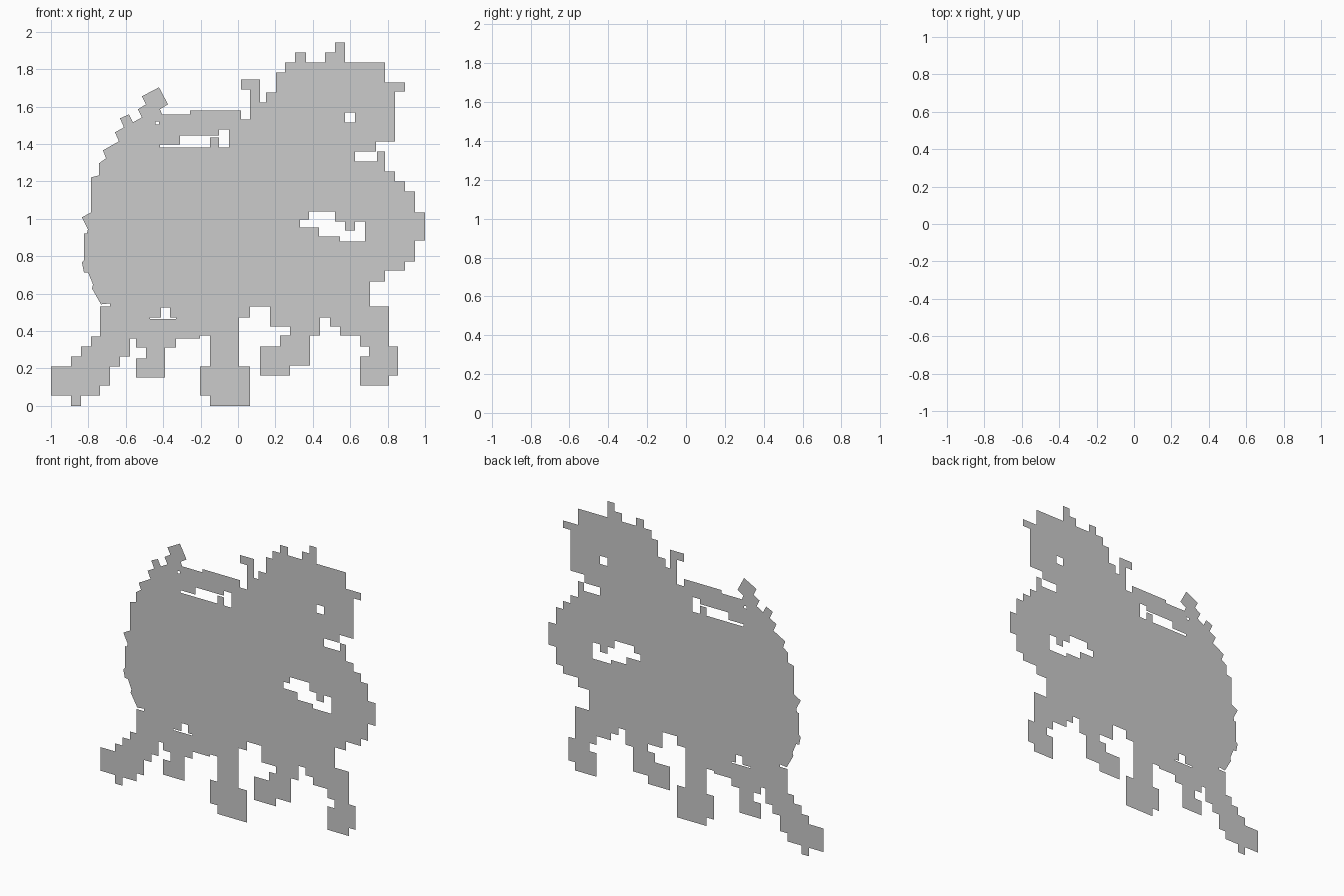
import bpy
import bmesh
from mathutils import Vector
from mathutils.geometry import tessellate_polygon

# Drawing units: 187 per world unit, drawn downwards from the top left
SCALE, X0, GROUND = 187.0, 238.0, 405.5


def pairs(n):
    return list(zip(n[0::2], n[1::2]))


def stair(*n):
    """Pixel-stepped outline: each pair moves sideways to x, then up/down to z."""
    p = pairs(n)
    pts = [p[0]]
    for (_, z), (x2, z2) in zip(p, p[1:]):
        pts += [(x2, z), (x2, z2)]
    pts.append((p[0][0], p[-1][1]))
    return pts


def sheet(name, outline, holes=()):
    """Flat single sheet in the y = 0 plane, with cut-out holes, facing -y."""
    loops = [[Vector(((x - X0) / SCALE, (GROUND - z) / SCALE, 0)) for x, z in lp]
             for lp in [outline, *holes]]
    flat = [v for lp in loops for v in lp]
    bm = bmesh.new()
    verts = [bm.verts.new((v.x, 0, v.y)) for v in flat]
    for a, b, c in tessellate_polygon(loops):
        turn = (flat[b] - flat[a]).cross(flat[c] - flat[a]).z
        if abs(turn) < 1e-9:
            continue
        tri = (a, b, c) if turn > 0 else (a, c, b)
        bm.faces.new([verts[i] for i in tri])
    bmesh.ops.dissolve_limit(bm, angle_limit=0.01, verts=bm.verts, edges=bm.edges)
    mesh = bpy.data.meshes.new(name)
    bm.to_mesh(mesh)
    bm.free()
    ob = bpy.data.objects.new(name, mesh)
    bpy.context.collection.objects.link(ob)
    return ob


# Head, jaws and chest, with the mouth open between them and an eye hole
sheet("head", stair(
    260, 102, 266, 92, 276, 72, 285, 62, 295, 52, 306, 62, 325, 52, 335, 42,
    345, 62, 385, 82, 405, 91, 395, 141, 376, 151, 355, 161, 377, 151,
    385, 171, 395, 181, 405, 191, 415, 212, 425, 240, 415, 261, 405, 270,
    385, 281, 370, 306, 300, 227, 319, 236, 340, 241, 365, 221, 355, 230,
    345, 221, 335, 211, 309, 189, 270, 140),
    [stair(345, 112, 355, 122)])

# Body: rough spiky back on the left, strap along the top, belly below
spiky_back = pairs([
    110, 303, 101, 304, 92, 288, 93, 284, 88, 272, 84, 272, 82, 262, 84, 260,
    84, 233, 87, 233, 88, 229, 82, 217, 91, 212, 91, 177, 99, 175, 99, 163,
    106, 158, 103, 150, 119, 141, 115, 132, 124, 127, 120, 118, 129, 114,
    133, 122, 142, 117, 138, 109, 146, 104, 142, 96, 159, 87, 168, 104,
    160, 109, 162, 114])
belly_side = pairs([
    190, 114, 190, 110, 241, 110, 241, 119, 260, 119, 260, 140, 270, 140,
    270, 189, 309, 189, 309, 219, 300, 219, 300, 306, 250, 306, 250, 317,
    239, 317, 239, 335, 200, 335, 200, 338, 130, 338, 130, 306, 110, 306])
sheet("body", spiky_back + belly_side, [
    stair(180, 135, 219, 129, 229, 147, 219, 137, 210, 147, 160, 144, 180, 143.9),
    stair(161, 307, 170, 317, 176, 318.5, 150, 317),
    stair(155.5, 121, 159, 124)])

# Hooked post between the body and the head
sheet("hooked_post", stair(241, 79, 260, 119, 250, 89))

# Legs and feet
sheet("rear_leg", stair(
    100, 306, 130, 356, 120, 366, 110, 385, 100, 395, 81, 405.5,
    71, 395, 51, 366, 71, 356, 81, 346, 91, 336))
sheet("rear_far_leg", stair(136, 338, 176, 347, 165, 377, 136, 358, 146, 347))
sheet("middle_leg", stair(210, 335, 239, 366, 250, 405.5, 210, 395, 200, 366))
sheet("front_far_leg", stair(
    270, 306, 320, 335, 310, 365, 290, 375, 260, 346, 280, 335, 290, 326))
sheet("front_leg", stair(
    320, 306, 389, 346, 398, 375, 389, 385, 360, 356, 369, 346,
    360, 335, 340, 326, 330, 317))
